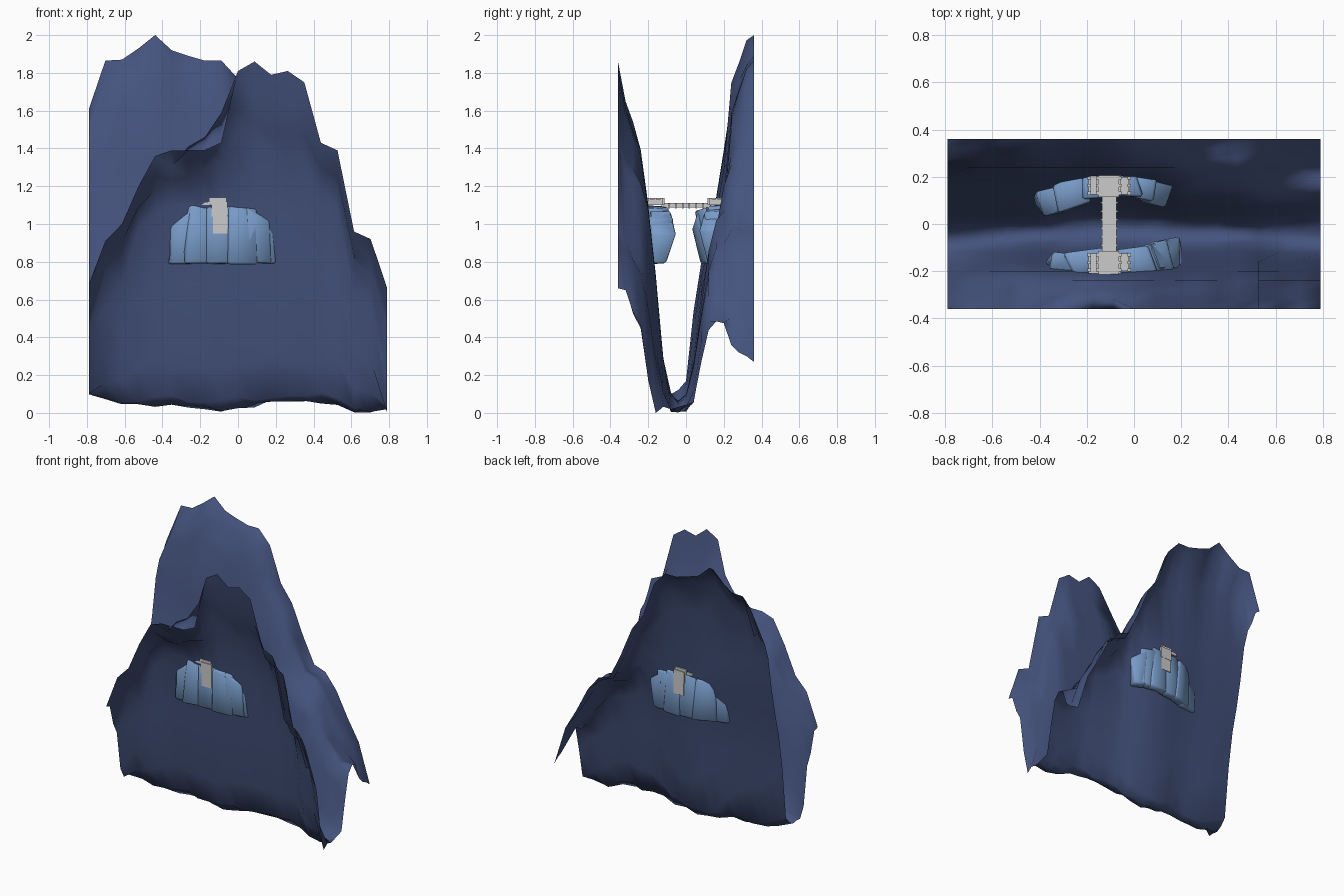
import bpy, bmesh, math, random
from mathutils import Matrix

if "Cube" in bpy.data.objects:
    bpy.data.objects.remove(bpy.data.objects["Cube"])

random.seed(4)

def material(name, color):
    m = bpy.data.materials.new(name)
    m.diffuse_color = (*color, 1)
    m.use_nodes = True
    m.node_tree.nodes["Principled BSDF"].inputs["Base Color"].default_value = m.diffuse_color
    return m

def finish(bm, name, mat=None, angle=None):
    me = bpy.data.meshes.new(name)
    bm.to_mesh(me)
    bm.free()
    ob = bpy.data.objects.new(name, me)
    bpy.context.collection.objects.link(ob)
    if mat:
        me.materials.append(mat)
    if angle:
        bpy.ops.object.select_all(action='DESELECT')
        ob.select_set(True)
        bpy.context.view_layer.objects.active = ob
        bpy.ops.object.shade_smooth_by_angle(angle=math.radians(angle))
    return ob

cliff_mat = material("cliff_blue", (.06, .088, .21))
rock_mat = material("rock_blue", (.19, .33, .58))

# Canyon sheet: crest heights along x, blended down into a shared valley profile
N = 18
FRONT = [.68, .91, 1.0, 1.2, 1.36, 1.39, 1.42, 1.47, 1.6, 1.81, 1.86, 1.79,
         1.81, 1.75, 1.43, 1.39, .96, .92, .66]
BACK = [1.6, 1.865, 1.87, 1.93, 2.0, 1.92, 1.89, 1.865, 1.865, 1.77, 1.52, 1.4,
        1.19, 1.01, .98, .87, .70, .55, .27]
F_LOW, F_HIGH = [.15, .01, .03, .02, .03], [1.08, .68, .25, .06, .02]
B_LOW, B_HIGH = [.03, .05, .25, .45, .48, .47], [.08, .45, .8, .95, 1.15, 1.4]
FLOOR = [.08, .04, .01, .01, .02, .02, .01, 0, 0, .01, .02, .03, .03, .03, .04, .03, -.02, -.02, 0]
FOLD = {6: .03, 7: .08, 8: .17}      # front crest dips just before the edge here

def blend(low, high, t):
    return [a + (b - a) * t for a, b in zip(low, high)]

def column(i):
    f, b = FRONT[i], BACK[i]
    x = -.79 + 1.58 * i / N
    tf = min(1, max(0, (f - .66) / .6))
    front = blend(F_LOW, F_HIGH, tf)
    back = blend(B_LOW, B_HIGH, min(1, max(0, (b - .3) / .9)))
    # the back wall is hollowed out around the bridge
    s = (.025 * (1 - (x / .79) ** 2) + .035 * math.exp(-((x + .08) / .22) ** 2)) / .04
    src = [front[-1]] * 3 + back
    hollow = []
    for j in range(6):
        p = j + 3 - s
        k = int(p)
        z = src[k] + (src[min(k + 1, 8)] - src[k]) * (p - k)
        hollow.append(min(z, b * (.85 + .012 * j)) if b > .5 else z)
    outer_f = [front[0] + (f - front[0]) * k
               for k in blend((1, .98, .72, .58), (1, .73, .56, .43), tf)]
    outer_f[0] -= FOLD.get(i, 0)
    if i in FOLD:
        outer_f[1] = f - .01
    outer_b = [hollow[-1] + (b - hollow[-1]) * k for k in (.62, .78, .93, 1)]
    return outer_f + front + hollow + outer_b

bm = bmesh.new()
grid = []
for i in range(N + 1):
    row = []
    for j, z in enumerate(column(i)):
        if 1 < j < N:
            amp = .015 if 4 < j < 15 else .025
            z += random.uniform(-amp, amp) + FLOOR[i] * (5 <= j <= 10)
        row.append(bm.verts.new((-.79 + 1.58 * i / N, -.36 + .04 * j, max(0, z))))
    grid.append(row)
for i in range(N):
    for j in range(N):
        bm.faces.new((grid[i][j], grid[i + 1][j], grid[i + 1][j + 1], grid[i][j + 1]))
finish(bm, "canyon_walls", cliff_mat, 180)

# Rock ledges: chains of tapered blocks leaning into each wall
def ledge(name, chunks, side):
    bm = bmesh.new()
    for x0, x1, y0, y1, zl, zr, yaw in chunks:
        part = bmesh.new()
        bmesh.ops.create_cube(part, size=1)
        w, d = x1 - x0, y1 - y0
        for v in part.verts:
            top, left = v.co.z > 0, v.co.x < 0
            v.co.x *= w
            v.co.y *= d * (1 if top else .55)
            if top:
                v.co.z = (zl if left else zr) + random.uniform(-.012, 0)
            else:
                v.co.y += side * d * .22
                v.co.z = .79 + random.uniform(-.005, .005)
            v.co.x += random.uniform(-.02, .02)
            v.co.y += random.uniform(-.006, .006)
        bmesh.ops.bevel(part, geom=part.edges[:], offset=.01, segments=1, affect='EDGES')
        part.transform(Matrix.Translation(((x0 + x1) / 2, (y0 + y1) / 2, 0))
                       @ Matrix.Rotation(math.radians(yaw), 4, 'Z'))
        me = bpy.data.meshes.new("tmp")
        part.to_mesh(me)
        part.free()
        bm.from_mesh(me)
        bpy.data.meshes.remove(me)
    finish(bm, name, rock_mat, 50)

ledge("front_rock_ledge", [
    (-.37, -.24, -.205, -.125, .99, 1.08, -8),
    (-.28, -.13, -.215, -.11, 1.10, 1.10, 10),
    (-.16, -.02, -.215, -.11, 1.10, 1.10, 0),
    (-.05, .08, -.22, -.10, 1.10, 1.09, 8),
    (.03, .15, -.21, -.075, 1.09, 1.03, 14),
    (.09, .19, -.19, -.065, 1.08, .96, 12)], -1)
ledge("back_rock_ledge", [
    (-.40, -.28, .045, .15, .98, 1.07, 14),
    (-.33, -.18, .07, .19, 1.08, 1.09, 22),
    (-.23, -.09, .105, .21, 1.10, 1.10, 6),
    (-.12, .02, .12, .22, 1.10, 1.10, 0),
    (-.02, .10, .10, .21, 1.09, 1.07, -12),
    (.04, .14, .08, .195, 1.07, .98, -18)], 1)

# Bridge: boxes given as min/max ranges
def boxes(name, ranges):
    bm = bmesh.new()
    for x0, x1, y0, y1, z0, z1 in ranges:
        bmesh.ops.create_cube(bm, size=1, matrix=Matrix.Translation(
            ((x0 + x1) / 2, (y0 + y1) / 2, (z0 + z1) / 2))
            @ Matrix.Diagonal((x1 - x0, y1 - y0, z1 - z0, 1)))
    finish(bm, name)

CX = -.105
boxes("bridge_deck", [(CX - .03, CX + .03, -.13, .13, 1.087, 1.11)])

# Small posts under and beside the deck
studs = []
for k in range(6):
    y = -.09 + .036 * k
    for s in (-1, 1):
        x = CX + s * .033
        studs.append((x - .005, x + .005, y - .004, y + .004, 1.083, 1.108))
boxes("bridge_studs", studs)

# Landing at each end, with side wings, corner posts and a wall bracket
for label, s in (("front", -1), ("back", 1)):
    def span(a, b):
        return tuple(sorted((s * a, s * b)))
    parts = [(CX - .046, CX + .042, *span(.115, .215), 1.10, 1.137),
             (CX - .088, CX - .046, *span(.125, .21), 1.10, 1.12),
             (CX + .042, CX + .088, *span(.125, .20), 1.10, 1.12)]
    for x in (CX - .084, CX - .05, CX + .046, CX + .085):
        parts.append((x - .004, x + .004, *span(.125, .2), 1.11, 1.13))
        for y in (.13, .163, .195):
            parts.append((x - .007, x + .007, *span(y - .007, y + .007), 1.10, 1.138))
    boxes(label + "_landing", parts)
    boxes(label + "_bracket", [(CX - .035, CX + .05, *span(.19, .222), 1.04, 1.12),
                               (CX - .028, CX + .05, *span(.18, .22), .95, 1.04)])
